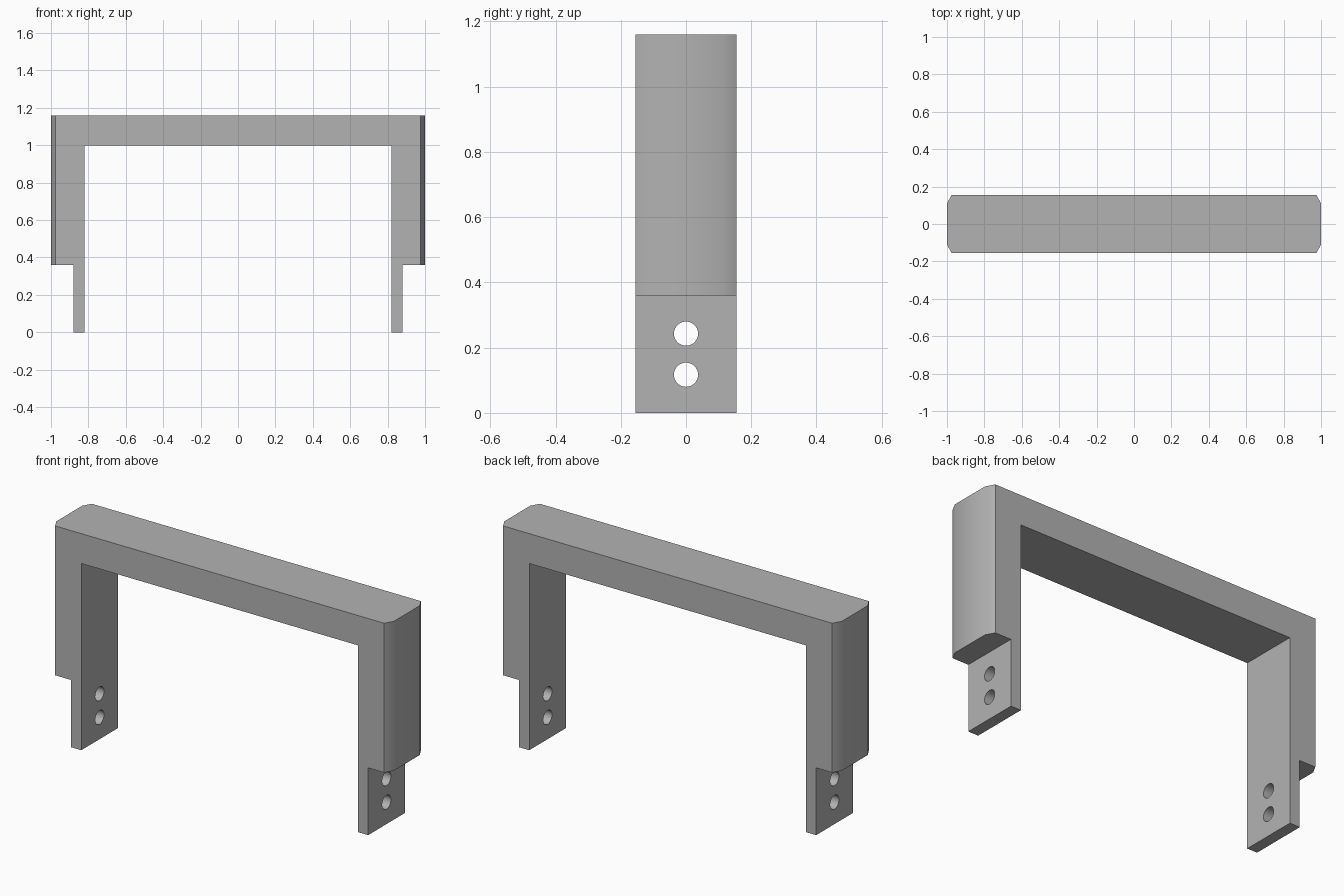
import bpy
import math

cube = bpy.data.objects.get("Cube")
if cube:
    bpy.data.objects.remove(cube, do_unlink=True)

HALF_DEPTH, TOP = 0.155, 1.16
LEG_IN, TAB_OUT = 0.82, 0.88
SHOULDER, BEAM_BOTTOM = 0.36, 1.0

grey = bpy.data.materials.new("satin grey")
grey.use_nodes = True
colour = (0.45, 0.45, 0.45, 1)
grey.diffuse_color = colour
grey.node_tree.nodes["Principled BSDF"].inputs["Base Color"].default_value = colour


def prism(name, outline, z0, z1):
    """Extrude a counter-clockwise plan outline from z0 to z1."""
    n = len(outline)
    verts = [(x, y, z) for z in (z0, z1) for x, y in outline]
    faces = [tuple(reversed(range(n))), tuple(range(n, 2 * n))]
    faces += [(i, (i + 1) % n, (i + 1) % n + n, i + n) for i in range(n)]
    mesh = bpy.data.meshes.new(name)
    mesh.from_pydata(verts, [], faces)
    mesh.materials.append(grey)
    obj = bpy.data.objects.new(name, mesh)
    bpy.context.collection.objects.link(obj)
    return obj


def box(name, x0, x1, z0, z1):
    return prism(name, [(x0, -1), (x1, -1), (x1, 1), (x0, 1)], z0, z1)


def cut(target, cutter):
    """Subtract the cutter, then discard it."""
    cutter.hide_render = True
    mod = target.modifiers.new("cut", "BOOLEAN")
    mod.operation = "DIFFERENCE"
    mod.solver = "EXACT"
    mod.object = cutter
    bpy.context.view_layer.objects.active = target
    bpy.ops.object.modifier_apply(modifier=mod.name)
    bpy.data.objects.remove(cutter, do_unlink=True)


# Solid block with chamfered ends
right_end = [(0.975, -HALF_DEPTH), (1, -0.11), (1, 0.11), (0.975, HALF_DEPTH)]
left_end = [(-x, -y) for x, y in right_end]
handle = prism("bridge_handle", right_end + left_end, 0, TOP)

# Opening between the legs
cut(handle, box("opening_cutter", -LEG_IN, LEG_IN, -1, BEAM_BOTTOM))

# Outer notches leave the thin mounting tabs
cut(handle, box("left_notch_cutter", TAB_OUT, 2, -1, SHOULDER))
cut(handle, box("right_notch_cutter", -2, -TAB_OUT, -1, SHOULDER))

# Screw holes through both tabs
for z in (0.117, 0.243):
    bpy.ops.mesh.primitive_cylinder_add(
        vertices=48, radius=0.037, depth=3,
        location=(0, 0, z), rotation=(0, math.pi / 2, 0))
    drill = bpy.context.object
    drill.name = "hole_cutter"
    drill.data.materials.append(grey)
    cut(handle, drill)

# Smooth the chamfers and holes, keep corners sharp
bpy.ops.object.select_all(action="DESELECT")
handle.select_set(True)
bpy.context.view_layer.objects.active = handle
bpy.ops.object.shade_smooth_by_angle(angle=math.radians(35))
